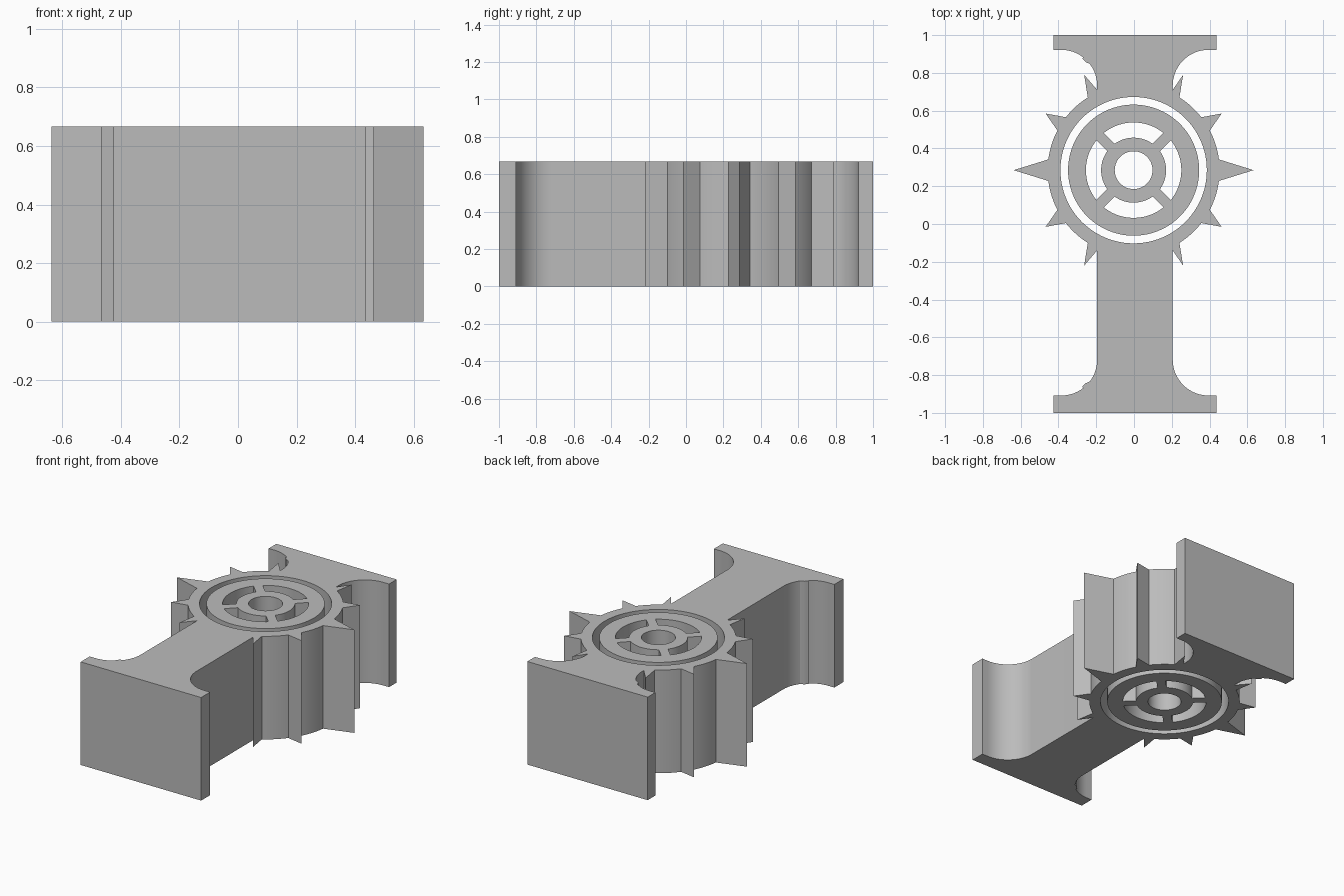
import bpy
import bmesh
from math import asin, cos, sin, radians, pi

HEIGHT = 0.667
CX, CY = -0.002, 0.285      # wheel centre
BEAM_X = 0.005              # beam centre line

cube = bpy.data.objects.get("Cube")
if cube:
    bpy.data.objects.remove(cube, do_unlink=True)

grey = bpy.data.materials.new("light grey")
grey.use_nodes = True
colour = (0.5, 0.5, 0.5, 1)
grey.diffuse_color = colour
grey.node_tree.nodes["Principled BSDF"].inputs["Base Color"].default_value = colour


def arc(x, y, r, start, end, steps=24):
    """Points along an arc, angles in radians."""
    return [(x + r * cos(start + (end - start) * i / steps),
             y + r * sin(start + (end - start) * i / steps)) for i in range(steps + 1)]


def circle(r):
    return arc(CX, CY, r, 0, 2 * pi, 96)[:-1]


def extrude_outlines(name, outlines):
    """Fill closed outlines (inner ones become holes) and extrude to full height."""
    curve = bpy.data.curves.new(name + "_profile", "CURVE")
    curve.dimensions = "2D"
    curve.fill_mode = "BOTH"
    curve.extrude = HEIGHT / 2
    for points in outlines:
        spline = curve.splines.new("POLY")
        spline.points.add(len(points) - 1)
        for p, (x, y) in zip(spline.points, points):
            p.co = (x, y, HEIGHT / 2, 1)
        spline.use_cyclic_u = True
    helper = bpy.data.objects.new(name + "_helper", curve)
    bpy.context.collection.objects.link(helper)
    bpy.context.view_layer.update()
    depsgraph = bpy.context.evaluated_depsgraph_get()
    mesh = bpy.data.meshes.new_from_object(helper.evaluated_get(depsgraph))
    bpy.data.objects.remove(helper, do_unlink=True)
    bpy.data.curves.remove(curve)

    bm = bmesh.new()
    bm.from_mesh(mesh)
    bmesh.ops.remove_doubles(bm, verts=bm.verts, dist=0.0001)
    low = min(v.co.z for v in bm.verts)
    bmesh.ops.translate(bm, verts=bm.verts, vec=(0, 0, -low))
    bmesh.ops.recalc_face_normals(bm, faces=bm.faces)
    bm.to_mesh(mesh)
    bm.free()

    mesh.name = name
    mesh.materials.clear()
    mesh.materials.append(grey)
    obj = bpy.data.objects.new(name, mesh)
    bpy.context.collection.objects.link(obj)
    bpy.ops.object.select_all(action="DESELECT")
    obj.select_set(True)
    bpy.context.view_layer.objects.active = obj
    bpy.ops.object.shade_smooth_by_angle(angle=radians(25))
    return obj


# Housing: flanged beam merged with a spiked ring
FLANGE, FILLET, COLUMN, RING = 0.431, 0.19, 0.2, 0.455


def flange_half(sign, thickness):
    """Right half of one flange with its rounded inner corner, end towards column."""
    edge = 1 - thickness
    points = [(FLANGE, 1), (FLANGE, edge)]
    points += arc(COLUMN + FILLET, edge - FILLET, FILLET, pi / 2, pi)
    return [(x + BEAM_X, sign * y) for x, y in points]


def ring_arc(start, end):
    return arc(CX, CY, RING, radians(start), radians(end), 12)


def ring_upper():
    """Right upper quarter of the ring, from column to the large side spike."""
    points = [(COLUMN + BEAM_X, CY + 0.425), (CX + 0.262, CY + 0.505)]
    points += ring_arc(57.8, 38)
    points += [(CX + 0.466, CY + 0.3)]
    points += ring_arc(27.5, 7.2)
    return points


def right_half():
    upper = ring_upper()
    lower = [(x, 2 * CY - y) for x, y in reversed(upper)]
    tip = [(CX + 0.635, CY)]
    return flange_half(1, 0.078) + upper + tip + lower + flange_half(-1, 0.092)[::-1]


right = right_half()
# Mirror each part about its own centre line
left = []
for x, y in reversed(right):
    on_beam = abs(y - CY) > 0.42 and not 0.25 < x < 0.27
    left.append((2 * (BEAM_X if on_beam else CX) - x, y))
extrude_outlines("spiked_housing", [right + left, circle(0.3875)])

# Wheel: rim, four diagonal spokes and a bored hub
RIM_IN, HUB, HALF_SPOKE = 0.2525, 0.172, 0.0275
slots = []
for k in range(4):
    a, b = pi / 4 + k * pi / 2, pi / 4 + (k + 1) * pi / 2
    outer, inner = asin(HALF_SPOKE / RIM_IN), asin(HALF_SPOKE / HUB)
    slots.append(arc(CX, CY, RIM_IN, a + outer, b - outer)
                 + arc(CX, CY, HUB, b - inner, a + inner))
extrude_outlines("spoked_wheel", [circle(0.347), circle(0.1)] + slots)
